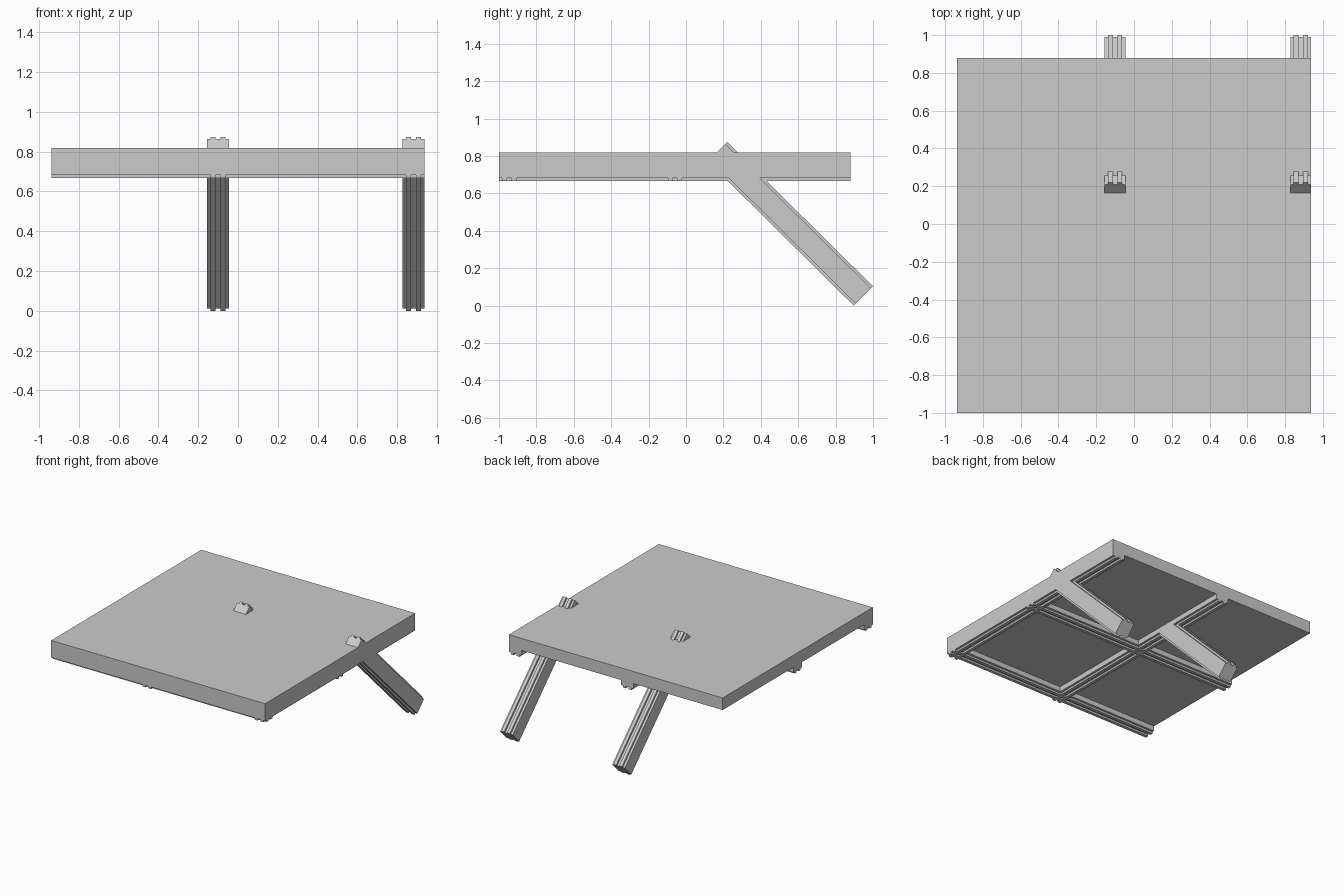
import bpy, bmesh
from mathutils import Vector

if "Cube" in bpy.data.objects:
    bpy.data.objects.remove(bpy.data.objects["Cube"])

# Shared rail section: flat sides, two ridges on the upper and lower faces
HALF_W, CORE, FULL = 0.055, 0.058, 0.073
RIDGES = (-0.0375, -0.0125, 0.0125, 0.0375)


def section():
    a, b, c, d = RIDGES
    top = [(-HALF_W, CORE), (a, CORE), (a, FULL), (b, FULL), (b, CORE),
           (c, CORE), (c, FULL), (d, FULL), (d, CORE), (HALF_W, CORE)]
    return top + [(-u, -v) for u, v in top]


def add_mesh(name, bm):
    bmesh.ops.recalc_face_normals(bm, faces=bm.faces)
    mesh = bpy.data.meshes.new(name)
    bm.to_mesh(mesh)
    bm.free()
    obj = bpy.data.objects.new(name, mesh)
    bpy.context.collection.objects.link(obj)
    return obj


def rail(name, start, end):
    """Sweep the ridged section straight from start to end."""
    start, end = Vector(start), Vector(end)
    along = (end - start).normalized()
    side = along.cross(Vector((0, 0, 1))).normalized()
    up = side.cross(along)
    bm = bmesh.new()
    face = bm.faces.new([bm.verts.new(start + side * u + up * v) for u, v in section()])
    out = bmesh.ops.extrude_face_region(bm, geom=[face], use_keep_orig=True)
    moved = [g for g in out["geom"] if isinstance(g, bmesh.types.BMVert)]
    bmesh.ops.translate(bm, verts=moved, vec=end - start)
    return add_mesh(name, bm)


# Top slab
bm = bmesh.new()
bmesh.ops.create_cube(bm, size=1)
for v in bm.verts:
    v.co = Vector((v.co.x * 1.876, v.co.y * 1.88 - 0.06, v.co.z * 0.096 + 0.77))
add_mesh("top_slab", bm)

RAIL_Z = 0.667 + FULL

# Cross rails under the slab, running left to right
for name, y in (("front_cross_rail", -0.945), ("middle_cross_rail", -0.06)):
    rail(name, (-0.938, y, RAIL_Z), (0.938, y, RAIL_Z))

# Long rails running front to back, each with a slanted leg piercing the slab
for label, x in (("middle", -0.10), ("right", 0.883)):
    rail(label + "_long_rail", (x, -1.0, RAIL_Z), (x, 0.88, RAIL_Z))
    rail(label + "_slanted_leg", (x, 0.169, 0.823), (x, 0.948, 0.052))
